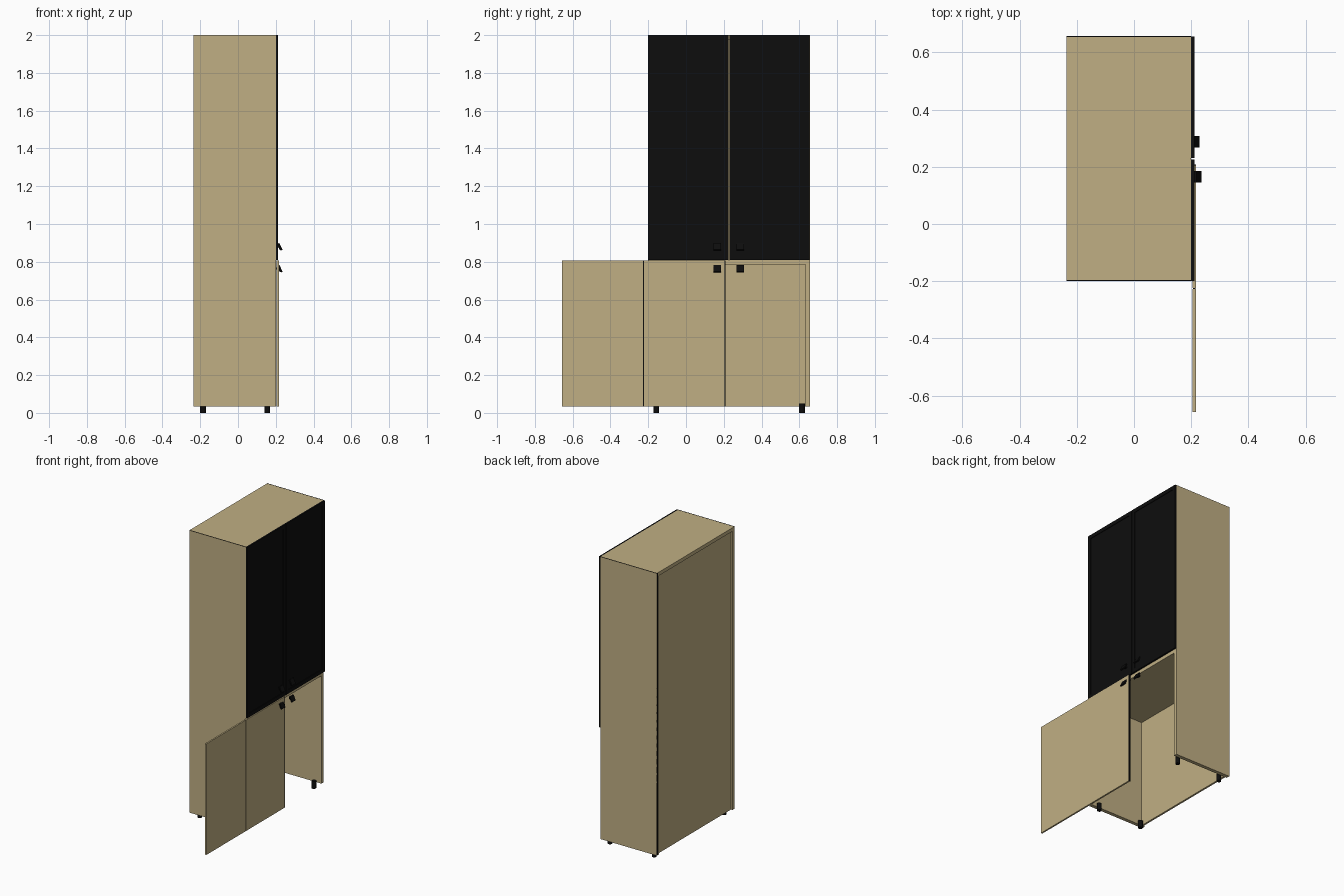
import bpy
import math

default = bpy.data.objects.get("Cube")
if default:
    bpy.data.objects.remove(default, do_unlink=True)


def make_material(name, color):
    m = bpy.data.materials.new(name)
    m.use_nodes = True
    m.diffuse_color = (*color, 1)
    m.node_tree.nodes["Principled BSDF"].inputs["Base Color"].default_value = (*color, 1)
    return m


wood = make_material("light wood", (0.53, 0.43, 0.23))
black = make_material("black", (0.004, 0.004, 0.004))


def box(name, x, y, z, mat, tilt=0):
    """Box given by its (min, max) on each axis, optionally tilted about y."""
    bpy.ops.mesh.primitive_cube_add(size=1, location=[sum(r) / 2 for r in (x, y, z)])
    ob = bpy.context.object
    ob.name = name
    ob.scale = [r[1] - r[0] for r in (x, y, z)]
    ob.rotation_euler.y = tilt
    ob.data.materials.append(mat)
    return ob


BACK, FRONT = -0.235, 0.2
Y0, Y1 = -0.2, 0.657
BASE, MID, TOP = 0.035, 0.81, 2.0
T = 0.025

# Carcass: open underneath, with a slightly recessed back
box("left_side", (BACK, FRONT), (Y0, Y0 + T), (BASE, TOP), wood)
box("right_side", (BACK, FRONT), (Y1 - T, Y1), (BASE, TOP), wood)
box("top_panel", (BACK, FRONT), (Y0 + T, Y1 - T), (TOP - T, TOP), wood)
box("middle_shelf", (BACK + T, FRONT), (Y0 + T, Y1 - T), (MID - T, MID), wood)
box("back_panel", (BACK + 0.012, BACK + T), (Y0 + T, Y1 - T), (BASE, TOP - T), wood)

# Dark edge trim along the outer edges
for side, y in (("left", Y0), ("right", Y1 - 0.004)):
    box(side + "_top_trim", (BACK, FRONT), (y, y + 0.004), (TOP - 0.002, TOP + 0.0005), black)
box("back_trim", (BACK - 0.0005, BACK + 0.002), (Y1 - 0.01, Y1), (BASE, TOP), black)


# Upper doors: frames around recessed panels
def framed_door(name, y0, y1):
    x, w = (FRONT, FRONT + 0.011), 0.026
    for part, y in (("stile_a", (y0, y0 + w)), ("stile_b", (y1 - w, y1))):
        box(f"{name}_{part}", x, y, (MID, TOP), black)
    for part, z in (("lower_rail", (MID, MID + w)), ("upper_rail", (TOP - w, TOP))):
        box(f"{name}_{part}", x, (y0 + w, y1 - w), z, black)
    box(name + "_panel", (FRONT, FRONT + 0.007), (y0 + w, y1 - w), (MID + w, TOP - w), black)


framed_door("upper_left_door", Y0, 0.226)
framed_door("upper_right_door", 0.23, Y1 - 0.002)

# Lower doors: one in place, one swung out past the side
box("lower_closed_door", (0.205, 0.216), (-0.223, 0.205), (BASE, MID - 0.002), wood)
box("lower_open_door", (0.205, 0.216), (-0.657, -0.227), (BASE, MID - 0.002), wood)
box("closed_door_edge", (0.204, 0.2165), (0.205, 0.208), (BASE, MID - 0.002), black)
box("door_joint", (0.206, 0.2155), (-0.227, -0.223), (BASE, MID - 0.002), black)

# Handles: a short post carrying a slanted grip
for level, z, lean in (("upper", 0.88, -0.45), ("lower", 0.764, -0.45)):
    for side, y, x in (("left", 0.165, 0.224), ("right", 0.288, 0.217)):
        box(f"{level}_{side}_handle_post", (0.2, x), (y - 0.012, y + 0.012),
            (z - 0.005, z + 0.005), black)
        box(f"{level}_{side}_handle_grip", (x - 0.004, x + 0.004), (y - 0.02, y + 0.02),
            (z - 0.02, z + 0.02), black, lean)

# Feet
for xn, x in (("back", -0.185), ("front", 0.155)):
    for yn, y in (("left", -0.157), ("right", 0.614)):
        bpy.ops.mesh.primitive_cylinder_add(vertices=20, radius=0.015, depth=0.05,
                                            location=(x, y, 0.025))
        foot = bpy.context.object
        foot.name = f"{xn}_{yn}_foot"
        foot.data.materials.append(black)
        bpy.ops.object.shade_smooth_by_angle(angle=math.radians(40))
